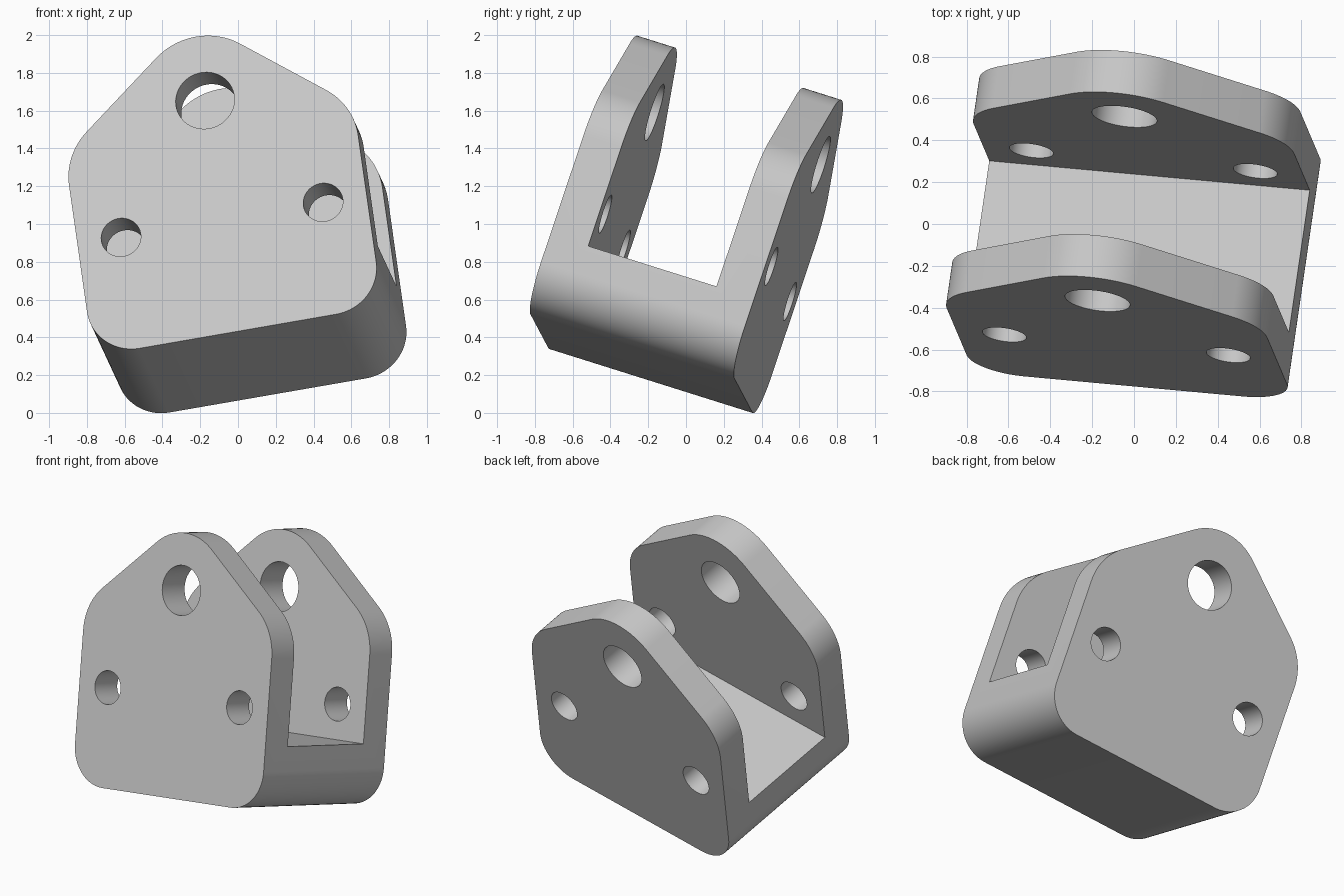
import bpy, bmesh, math
from mathutils import Matrix, Vector

cube = bpy.data.objects.get("Cube")
if cube:
    bpy.data.objects.remove(cube, do_unlink=True)

# Bracket dimensions in its own frame: x width, y depth, z height
HALF_WIDTH, DEPTH, WALL, FLOOR = 0.78, 1.143, 0.212, 0.406
APEX, SHOULDER = 1.762, 1.134

# Tilted placement
across = Vector((0.981, -0.09, 0.170)).normalized()
back = Vector((0.14, 0.945, -0.297))
up = across.cross(back).normalized()
back = up.cross(across)
origin = Vector((0, -0.912, 0)) + across * 0.061 + up * 0.449
placement = Matrix((across, back, up)).transposed().to_4x4()
placement.translation = origin

grey = bpy.data.materials.new("light grey")
grey.use_nodes = True
colour = (0.58, 0.58, 0.58, 1)
grey.diffuse_color = colour
grey.node_tree.nodes["Principled BSDF"].inputs["Base Color"].default_value = colour


def add_object(name, bm):
    bmesh.ops.recalc_face_normals(bm, faces=bm.faces)
    mesh = bpy.data.meshes.new(name)
    bm.to_mesh(mesh)
    bm.free()
    mesh.materials.append(grey)
    obj = bpy.data.objects.new(name, mesh)
    bpy.context.collection.objects.link(obj)
    return obj


def rounded(corners, steps=20):
    """Round each (x, z, radius) corner of a convex outline with an arc."""
    points = []
    for i, (x, z, radius) in enumerate(corners):
        p = Vector((x, z))
        to_prev = (Vector(corners[i - 1][:2]) - p).normalized()
        to_next = (Vector(corners[(i + 1) % len(corners)][:2]) - p).normalized()
        half = to_prev.angle(to_next) / 2
        centre = p + (to_prev + to_next).normalized() * radius / math.sin(half)
        start = p + to_prev * radius / math.tan(half) - centre
        turn = math.pi - 2 * half
        for k in range(steps + 1):
            a = turn * k / steps
            points.append(centre + Matrix.Rotation(a, 2) @ start)
    return points


def cut(target, cutter):
    mod = target.modifiers.new("cut", "BOOLEAN")
    mod.operation, mod.solver, mod.object = "DIFFERENCE", "EXACT", cutter
    bpy.context.view_layer.objects.active = target
    bpy.ops.object.modifier_apply(modifier=mod.name)
    bpy.data.objects.remove(cutter, do_unlink=True)


# Body: rounded five-sided outline, counter-clockwise, extruded backwards
outline = rounded([
    (-HALF_WIDTH, 0, 0.25), (HALF_WIDTH, 0, 0.25),
    (HALF_WIDTH, SHOULDER, 0.36), (0, APEX, 0.36), (-HALF_WIDTH, SHOULDER, 0.36),
])
bm = bmesh.new()
face = bm.faces.new([bm.verts.new((p.x, 0, p.y)) for p in outline])
extruded = bmesh.ops.extrude_face_region(bm, geom=[face], use_keep_orig=True)
moved = [g for g in extruded["geom"] if isinstance(g, bmesh.types.BMVert)]
bmesh.ops.translate(bm, verts=moved, vec=(0, DEPTH, 0))
bracket = add_object("clevis_bracket", bm)

# Slot between the two plates
bm = bmesh.new()
bmesh.ops.create_cube(bm, size=1)
bmesh.ops.scale(bm, verts=bm.verts, vec=(3, DEPTH - 2 * WALL, 2))
bmesh.ops.translate(bm, verts=bm.verts, vec=(0, DEPTH / 2, FLOOR + 1))
cut(bracket, add_object("slot_cutter", bm))

# Pin hole and two bolt holes through both plates
for x, z, radius in ((0, 1.30, 0.157), (-0.545, 0.628, 0.106), (0.545, 0.628, 0.106)):
    bm = bmesh.new()
    bmesh.ops.create_cone(bm, cap_ends=True, segments=64, radius1=radius, radius2=radius,
                          depth=3, matrix=Matrix.Translation((x, DEPTH / 2, z))
                          @ Matrix.Rotation(math.pi / 2, 4, "X"))
    cut(bracket, add_object("hole_cutter", bm))

# Smooth the rounded walls, keep the rims sharp, then tilt into place
bpy.ops.object.select_all(action="DESELECT")
bracket.select_set(True)
bpy.context.view_layer.objects.active = bracket
bpy.ops.object.shade_smooth_by_angle(angle=math.radians(30))
bracket.matrix_world = placement
